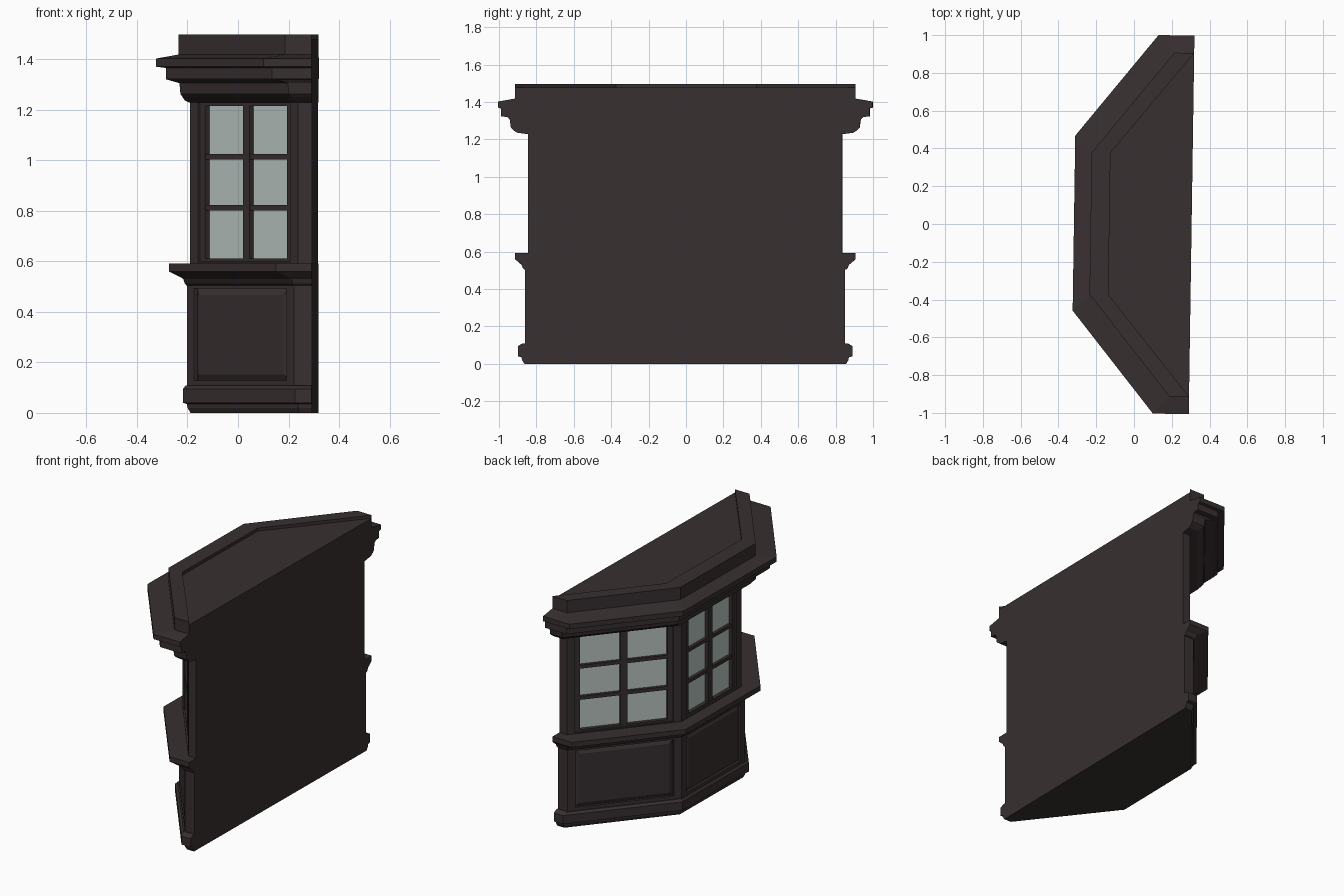
import bpy, bmesh, math
from mathutils import Vector, Matrix

if "Cube" in bpy.data.objects:
    bpy.data.objects.remove(bpy.data.objects["Cube"])

BACK = 0.305                                  # plane of the flat back
TURN = Matrix.Rotation(-0.015, 4, 'Z')        # the whole bay is turned slightly


def material(name, rgb):
    m = bpy.data.materials.new(name)
    m.diffuse_color = (*rgb, 1)
    m.use_nodes = True
    m.node_tree.nodes["Principled BSDF"].inputs["Base Color"].default_value = m.diffuse_color
    return m


WOOD = material("dark_brown_wood", (0.040, 0.029, 0.030))
GLASS = material("pale_grey_glass", (0.50, 0.57, 0.55))


def finish(name, bm, mats=(WOOD,)):
    bm.transform(TURN)
    me = bpy.data.meshes.new(name)
    bm.to_mesh(me)
    bm.free()
    for m in mats:
        me.materials.append(m)
    ob = bpy.data.objects.new(name, me)
    bpy.context.collection.objects.link(ob)
    return ob


def outline(front, half, ret):
    """Bay plan: back, short returns, slanted sides and front."""
    slant = -0.78 * ret + 0.627 * half
    w = (slant + 0.78 * front) / 0.627
    side = [(BACK, half), (ret, half), (front, w)]
    return side + [(x, -y) for x, y in reversed(side)]


def loft(rings):
    """Closed solid through (z, outline) rings; returns bmesh and last side faces."""
    bm = bmesh.new()
    rows = [[bm.verts.new((x, y, z)) for x, y in pts] for z, pts in rings]
    n = len(rows[0])
    sides = []
    for a, b in zip(rows, rows[1:]):
        sides = [bm.faces.new((a[i], a[(i + 1) % n], b[(i + 1) % n], b[i])) for i in range(n)]
    bm.faces.new(rows[0][::-1])
    bm.faces.new(rows[-1])
    bm.normal_update()
    return bm, sides


def moulding(name, levels):
    bm, _ = loft([(z, outline(f, h, r)) for z, f, h, r in levels])
    return finish(name, bm)


def sink(bm, face, steps):
    """Repeated insets: (thickness, extra at the sides, move along normal)."""
    n = face.normal.copy()
    along = Vector((0, 0, 1)).cross(n).normalized()
    for thick, extra, move in steps:
        bmesh.ops.inset_individual(bm, faces=[face], thickness=thick, use_even_offset=True)
        c = face.calc_center_median()
        for v in face.verts:
            s = 1 if (v.co - c).dot(along) > 0 else -1
            v.co += n * move - along * s * extra


def box(name, centre, along, n, width, depth, height):
    bm = bmesh.new()
    bmesh.ops.create_cube(bm, size=1)
    m = Matrix((along, n, Vector((0, 0, 1)))).transposed().to_4x4()
    bm.transform(Matrix.Translation(centre) @ m @ Matrix.Diagonal((width, depth, height, 1)))
    bmesh.ops.recalc_face_normals(bm, faces=bm.faces)
    return finish(name, bm)


# plinth
moulding("plinth", [(0, -0.183, 0.86, 0.255), (0.02, -0.195, 0.872, 0.25),
                    (0.035, -0.198, 0.875, 0.25), (0.04, -0.213, 0.895, 0.24),
                    (0.095, -0.213, 0.895, 0.24), (0.108, -0.202, 0.87, 0.237)])

# lower wall with bevelled raised panels
plan = outline(-0.198, 0.855, 0.235)
bm, sides = loft([(0.10, plan), (0.52, plan)])
for f in sides[1:4]:
    sink(bm, f, [(0.028, 0.02, 0), (0.0005, 0, -0.015), (0.024, 0, 0.012)])
finish("lower_panelled_wall", bm)

# sill
moulding("sill", [(0.505, -0.200, 0.86, 0.235), (0.512, -0.206, 0.868, 0.23),
                  (0.53, -0.212, 0.875, 0.222), (0.537, -0.222, 0.885, 0.212),
                  (0.56, -0.268, 0.91, 0.165), (0.592, -0.268, 0.91, 0.165)])

# window wall with stepped frames and glass
plan = outline(-0.185, 0.84, 0.25)
bm, sides = loft([(0.59, plan), (1.235, plan)])
bays = []
for f in sides[1:4]:
    n = f.normal.copy()
    sink(bm, f, [(0.008, 0.042, 0), (0.0005, 0, -0.01),
                 (0.012, 0.02, 0), (0.0005, 0, -0.022)])
    f.material_index = 1
    along = Vector((0, 0, 1)).cross(n).normalized()
    us = [v.co.dot(along) for v in f.verts]
    zs = [v.co.z for v in f.verts]
    bays.append((f.calc_center_median(), along, n, max(us) - min(us), max(zs) - min(zs)))
finish("window_wall", bm, (WOOD, GLASS))

# glazing bars
for label, (c, along, n, w, h) in zip(("left", "front", "right"), bays):
    p = c + n * 0.008
    box(label + "_upright_bar", p, along, n, 0.042, 0.026, h)
    for k in (-1, 1):
        box(label + "_cross_bar", p + Vector((0, 0, k * h / 6)), along, n, w, 0.022, 0.022)

# stepped cornice
moulding("cornice", [(1.228, -0.188, 0.845, 0.25), (1.236, -0.205, 0.90, 0.235),
                     (1.25, -0.214, 0.92, 0.222), (1.262, -0.222, 0.932, 0.215),
                     (1.305, -0.226, 0.938, 0.212), (1.32, -0.278, 0.95, 0.16),
                     (1.322, -0.278, 0.985, 0.15), (1.365, -0.278, 0.985, 0.15),
                     (1.37, -0.318, 1.002, 0.115), (1.402, -0.318, 1.002, 0.115),
                     (1.418, -0.23, 0.91, 0.20)])

# roof block and raised rim, open at the back
plan = outline(-0.23, 0.91, 0.20)
bm, _ = loft([(1.41, plan), (1.477, plan)])
finish("roof_block", bm)
inner = [(x + 0.1, y) for x, y in plan[2:4]]
rims = {"left_rim": [plan[0], plan[1], plan[2], inner[0]],
        "front_rim": [plan[2], plan[3], inner[1], inner[0]],
        "right_rim": [plan[3], plan[4], plan[5], inner[1]]}
for name, pts in rims.items():
    bm, _ = loft([(1.47, pts), (1.497, pts)])
    finish(name, bm)
